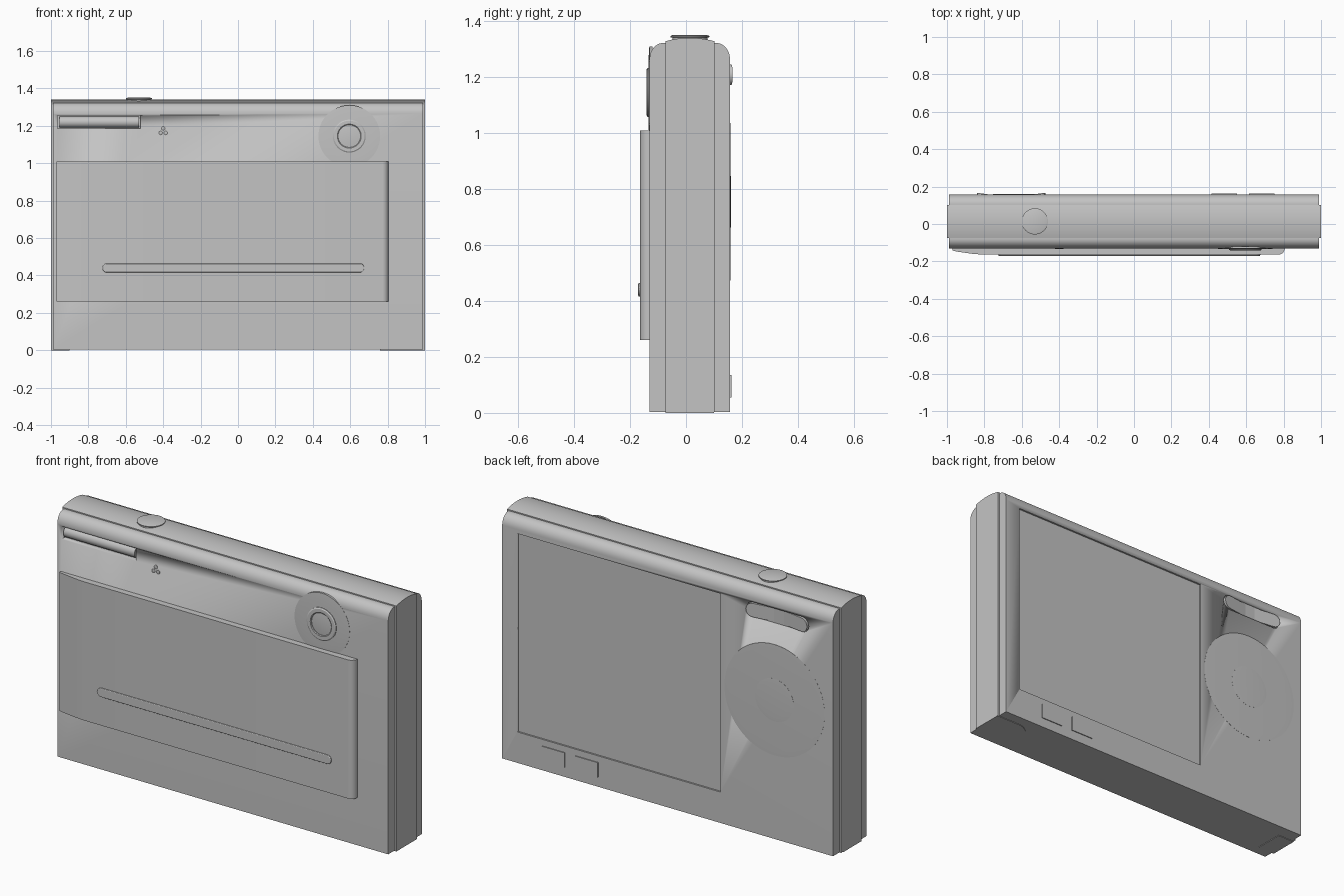
import bpy, bmesh, math
from mathutils import Matrix, Vector

cube = bpy.data.objects.get("Cube")
if cube:
    bpy.data.objects.remove(cube, do_unlink=True)

grey = bpy.data.materials.new("light_grey")
grey.use_nodes = True
grey.diffuse_color = (0.55, 0.55, 0.55, 1)
grey.node_tree.nodes["Principled BSDF"].inputs["Base Color"].default_value = (0.55, 0.55, 0.55, 1)


def finish(name, bm):
    """Turn a bmesh into a smooth shaded object with sharp edges kept."""
    bmesh.ops.recalc_face_normals(bm, faces=bm.faces)
    mesh = bpy.data.meshes.new(name)
    bm.to_mesh(mesh)
    bm.free()
    mesh.materials.append(grey)
    ob = bpy.data.objects.new(name, mesh)
    bpy.context.collection.objects.link(ob)
    activate(ob)
    bpy.ops.object.shade_smooth_by_angle(angle=math.radians(30))
    return ob


def activate(ob):
    bpy.ops.object.select_all(action='DESELECT')
    ob.select_set(True)
    bpy.context.view_layer.objects.active = ob


def place(axis, p, h):
    """Point of a 2D outline p at height h along the axis."""
    return {'X': (h, p[0], p[1]), 'Y': (p[0], h, p[1]), 'Z': (p[0], p[1], h)}[axis]


def prism(name, pts, axis, a, b):
    """Extrude an outline from a to b; b may be a function of the point."""
    bm = bmesh.new()
    top = b if callable(b) else (lambda p: b)
    lo = [bm.verts.new(place(axis, p, a)) for p in pts]
    hi = [bm.verts.new(place(axis, p, top(p))) for p in pts]
    bm.faces.new(lo)
    bm.faces.new(hi)
    for i in range(len(pts)):
        j = (i + 1) % len(pts)
        bm.faces.new((lo[i], lo[j], hi[j], hi[i]))
    return finish(name, bm)


def lathe(name, profile, centre, direction, steps=64):
    """Revolve (radius, height) points about a direction."""
    bm = bmesh.new()
    vs = [bm.verts.new((r, 0, h)) for r, h in profile]
    es = [bm.edges.new(e) for e in zip(vs, vs[1:])]
    bmesh.ops.spin(bm, geom=vs + es, cent=(0, 0, 0), axis=(0, 0, 1),
                   angle=math.tau, steps=steps, use_merge=True)
    bmesh.ops.remove_doubles(bm, verts=bm.verts, dist=1e-5)
    rot = Vector(direction).to_track_quat('Z', 'Y').to_matrix().to_4x4()
    bm.transform(Matrix.Translation(centre) @ rot)
    return finish(name, bm)


def rect(x0, x1, z0, z1):
    return [(x0, z0), (x1, z0), (x1, z1), (x0, z1)]


def arc(cx, cz, rx, rz, a0, a1, n=10):
    return [(cx + rx * math.cos(math.radians(a0 + (a1 - a0) * i / n)),
             cz + rz * math.sin(math.radians(a0 + (a1 - a0) * i / n))) for i in range(n + 1)]


def capsule(x0, x1, z, r):
    return arc(x0 + r, z, r, r, 90, 270) + arc(x1 - r, z, r, r, -90, 90)


def cut(target, cutter):
    mod = target.modifiers.new("cut", 'BOOLEAN')
    mod.operation, mod.solver, mod.object = 'DIFFERENCE', 'EXACT', cutter
    activate(target)
    bpy.ops.object.modifier_apply(modifier=mod.name)
    bpy.data.objects.remove(cutter, do_unlink=True)


def bevel(ob, width):
    mod = ob.modifiers.new("bevel", 'BEVEL')
    mod.width, mod.segments, mod.limit_method = width, 3, 'ANGLE'
    mod.harden_normals = True


FRONT, BACK = -0.13, 0.157

# Body: two shells with rounded tops around a slightly wider arched band
front_shell = prism("front_shell", [(FRONT, 0.003), (-0.07, 0.003), (-0.07, 1.322)]
                    + arc(-0.08, 1.265, 0.05, 0.057, 90, 180), 'X', -0.99, 0.99)
back_shell = prism("back_shell", [(0.097, 0.003), (BACK, 0.003)]
                   + arc(0.107, 1.265, 0.05, 0.057, 0, 90) + [(0.097, 1.322)], 'X', -0.99, 0.99)
band = prism("middle_band", [(-0.074, 0.003), (0.102, 0.003)]
             + [(0.014 + 0.088 * t, 1.340 - 0.012 * t * t)
                for t in [1 - i / 8 for i in range(17)]], 'X', -1.0, 1.0)

# Recesses in the shells and the tripod socket
cut(front_shell, prism("flash_cutter", rect(-0.965, -0.52, 1.185, 1.255), 'Y', -0.2, -0.10))
cut(back_shell, prism("screen_cutter", rect(-0.315, 0.90, 0.17, 1.243), 'Y', 0.148, 0.3))
cut(back_shell, prism("zoom_cutter", capsule(-0.845, -0.47, 1.208, 0.042), 'Y', 0.145, 0.3))
cut(band, lathe("socket_cutter", [(0, -0.1), (0.048, -0.1), (0.048, 0.08), (0, 0.08)],
                (0.57, -0.015, 0), (0, 0, 1)))

# Flash tube
prism("flash_tube", arc(-0.10, 1.22, 0.029, 0.03, 0, 337.5, 15), 'X', -0.955, -0.53)

# Sliding front cover, tapered at one end and rounded at the other
prism("sliding_cover", [(-0.97, -0.12), (-0.97, -0.142), (-0.95, -0.147), (-0.86, -0.160),
                        (-0.80, -0.164)]
      + arc(0.772, -0.131, 0.033, 0.033, -90, 0) + [(0.805, -0.12)], 'Z', 0.26, 1.01)
grip = prism("cover_grip_bar", capsule(-0.725, 0.675, 0.44, 0.024), 'Y', -0.171, -0.15)
bevel(grip, 0.004)

# Lens: shallow dish, raised ring, recessed glass
lathe("lens_surround", [(0, -0.01), (0.165, -0.01), (0.165, 0.001), (0.12, 0.004), (0, 0.004)],
      (0.595, FRONT, 1.145), (0, -1, 0))
lathe("lens_ring", [(0.06, -0.01), (0.088, -0.01), (0.088, 0.007), (0.082, 0.011),
                    (0.064, 0.011), (0.06, 0.008), (0.06, -0.01)],
      (0.595, FRONT, 1.145), (0, -1, 0))
lathe("lens_glass", [(0.061, 0.004), (0.04, 0.006), (0, 0.0075)],
      (0.595, FRONT, 1.145), (0, -1, 0))

# Microphone dots
for i in range(3):
    a = math.radians(90 + 120 * i)
    lathe("microphone_dot", [(0, -0.004), (0.01, -0.004), (0.01, 0.002), (0, 0.004)],
          (-0.40 + 0.016 * math.cos(a), FRONT, 1.17 + 0.016 * math.sin(a)), (0, -1, 0), 16)

# Shutter button on its collar
lathe("shutter_collar", [(0, -0.02), (0.063, -0.02), (0.063, 0.003), (0, 0.003)],
      (-0.53, 0.014, 1.338), (0, 0, 1))
lathe("shutter_button", [(0, 0.003), (0.066, 0.003), (0.070, 0.005), (0.070, 0.009),
                         (0.062, 0.012), (0, 0.013)], (-0.53, 0.014, 1.338), (0, 0, 1))

# Zoom rocker halves, rising towards their outer ends
mid = -0.6575
for name, s in (("zoom_rocker_left", 1), ("zoom_rocker_right", -1)):
    outline = [(mid + s * 0.03, 1.171), (mid + s * 0.03, 1.245)] + \
              [(mid + s * (x - mid), z) for x, z in arc(mid + 0.146, 1.208, 0.037, 0.037, 90, -90)]
    prism(name, outline, 'Y', 0.14, lambda p: 0.146 + 0.021 * (abs(p[0] - mid) - 0.03) / 0.153)

# Round control pad with a centre button
lathe("control_pad", [(0, -0.01), (0.30, -0.01), (0.30, 0.0005), (0.27, 0.0015), (0, 0.0015)],
      (-0.64, BACK, 0.755), (0, 1, 0))
lathe("control_button", [(0, -0.01), (0.115, -0.01), (0.115, 0.002), (0.09, 0.003), (0, 0.003)],
      (-0.64, BACK, 0.755), (0, 1, 0))

# Two small keys below the screen
for x in (0.615, 0.415):
    prism("menu_key", rect(x, x + 0.135, 0.055, 0.135), 'Y', 0.14, 0.162)

# Battery door and connector cover on the underside
prism("battery_door", [(1.0, -0.074)] + [(1.0, 0.10)]
      + arc(0.86, 0.0, 0.10, 0.10, 90, 180) + [(0.76, -0.074)], 'Z', 0.0, 0.02)
prism("connector_cover", rect(-1.0, -0.90, -0.074, 0.085), 'Z', 0.0, 0.02)
